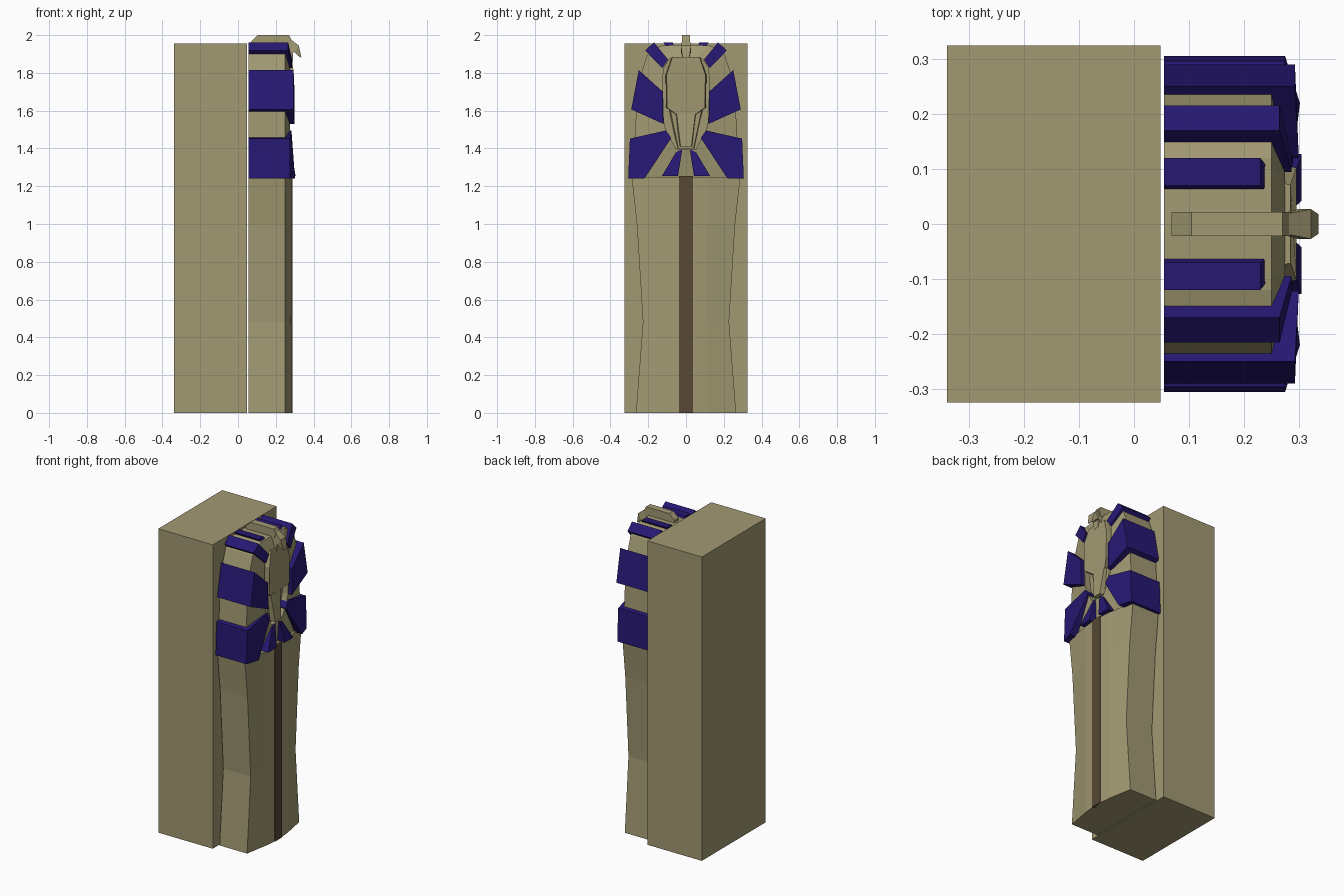
import bpy, bmesh

if "Cube" in bpy.data.objects:
    bpy.data.objects.remove(bpy.data.objects["Cube"])

def material(name, rgb):
    m = bpy.data.materials.new(name)
    m.diffuse_color = (*rgb, 1)
    m.use_nodes = True
    m.node_tree.nodes["Principled BSDF"].inputs["Base Color"].default_value = m.diffuse_color
    return m

TAN = material("tan_stone", (0.36, 0.32, 0.17))
BLUE = material("blue_paint", (0.02, 0.009, 0.17))
BROWN = material("brown_paint", (0.10, 0.065, 0.036))

def loft(name, loops, mat):
    """Skin equal-length closed loops of points and cap both ends."""
    bm = bmesh.new()
    rings = [[bm.verts.new(p) for p in lp] for lp in loops]
    n = len(rings[0])
    for a, b in zip(rings, rings[1:]):
        for i in range(n):
            j = (i + 1) % n
            bm.faces.new((a[i], a[j], b[j], b[i]))
    bm.faces.new(rings[0])
    bm.faces.new(rings[-1])
    bmesh.ops.recalc_face_normals(bm, faces=bm.faces)
    me = bpy.data.meshes.new(name)
    bm.to_mesh(me)
    bm.free()
    me.materials.append(mat)
    ob = bpy.data.objects.new(name, me)
    bpy.context.collection.objects.link(ob)
    return ob

def box(name, x, y, z, mat):
    rect = [(x[0], y[0]), (x[1], y[0]), (x[1], y[1]), (x[0], y[1])]
    return loft(name, [[(a, b, h) for a, b in rect] for h in z], mat)

def sym(half):
    """Mirror a half outline of (y, z) points running top to bottom."""
    return half + [(-y, z) for y, z in reversed(half) if y > 0]

def at_x(outline, x):
    return [(x, y, z) for y, z in outline]

# Coffin box behind the lid
box("coffin_box", (-0.34, 0.048), (-0.325, 0.325), (0, 1.955), TAN)

# Lower lid with narrow waist and faceted front
def section(w, z):
    half = [(0.055, w), (0.25, w), (0.278, 0.11), (0.285, 0.037)]
    return [(x, y, z) for x, y in half] + [(x, -y, z) for x, y in reversed(half)]
loft("lid_body", [section(w, z) for w, z in
     ((0.265, 0), (0.228, 0.48), (0.26, 1.0), (0.288, 1.25))], TAN)
box("front_band", (0.27, 0.289), (-0.037, 0.037), (0, 1.255), BROWN)

# Headdress: side wall, sloping front and recessed opening
outer = sym([(0, 1.95), (0.12, 1.945), (0.17, 1.93), (0.205, 1.895),
             (0.24, 1.79), (0.263, 1.61), (0.272, 1.45), (0.29, 1.25),
             (0.2, 1.25), (0.127, 1.25), (0, 1.25)])
inner = sym([(0, 1.885), (0.065, 1.885), (0.09, 1.87), (0.12, 1.82),
             (0.122, 1.70), (0.115, 1.53), (0.105, 1.495), (0.09, 1.465),
             (0.07, 1.43), (0.05, 1.395), (0, 1.395)])
loft("headdress", [at_x(outer, 0.055), at_x(outer, 0.25),
                   at_x(inner, 0.275), at_x(inner, 0.235)], TAN)

# Raised blue stripes: outline points (x of front, y, z), both sides
stripes = {
    "crown_stripe": [(0.23, 0.07, 1.96), (0.23, 0.12, 1.96), (0.272, 0.065, 1.885), (0.272, 0.035, 1.885)],
    "temple_stripe": [(0.265, 0.17, 1.962), (0.265, 0.216, 1.918), (0.287, 0.125, 1.825), (0.287, 0.095, 1.87)],
    "cheek_stripe": [(0.293, 0.25, 1.815), (0.293, 0.29, 1.607), (0.3, 0.12, 1.53), (0.3, 0.122, 1.70)],
    "shoulder_stripe": [(0.275, 0.297, 1.452), (0.275, 0.306, 1.24), (0.302, 0.22, 1.24),
                        (0.285, 0.078, 1.455), (0.283, 0.106, 1.495)],
    "chest_stripe": [(0.305, 0.127, 1.255), (0.305, 0.042, 1.255), (0.28, 0.02, 1.395), (0.28, 0.053, 1.38)],
}
for name, pts in stripes.items():
    for side, s in (("left", 1), ("right", -1)):
        loft(f"{name}_{side}", [[(0.055, s * y, z) for x, y, z in pts],
                                [(x, s * y, z) for x, y, z in pts]], BLUE)

# Face with a chin that slopes back
face_half = [(0, 1.885), (0.075, 1.885), (0.108, 1.79), (0.105, 1.615), (0.052, 1.58), (0, 1.58)]
face = sym(face_half)
front = [(0.265 if z < 1.6 else 0.296 if z < 1.8 else 0.285, y * 0.95, z) for y, z in face]
loft("face", [at_x(face, 0.22), at_x(face, 0.262), front], TAN)

# Neck and beard, both tapering downward
def taper(name, w0, w1, x0, x1, z0, z1):
    loft(name, [[(0.2, -w, z), (x, -w * 0.8, z), (x, w * 0.8, z), (0.2, w, z)]
                for w, x, z in ((w0, x0, z0), (w1, x1, z1))], TAN)
taper("neck", 0.105, 0.05, 0.25, 0.25, 1.61, 1.40)
taper("beard", 0.062, 0.036, 0.268, 0.285, 1.585, 1.41)

# Crest over the crown ending in a hooked head
crest = [(0.068, 1.94), (0.068, 1.965), (0.105, 2.0), (0.27, 2.0), (0.285, 1.97), (0.27, 1.94)]
loft("crest", [[(x, y, z) for x, z in crest] for y in (-0.022, 0.022)], TAN)
loft("crest_head", [[(xt, -w, zt), (xt, w, zt), (xb, w, zb), (xb, -w, zb)]
     for w, xt, zt, xb, zb in ((0.017, 0.27, 1.985, 0.262, 1.90),
                               (0.027, 0.322, 1.945, 0.298, 1.91),
                               (0.018, 0.336, 1.88, 0.325, 1.885))], TAN)
box("crest_stem", (0.24, 0.29), (-0.02, 0.02), (1.86, 1.96), TAN)
